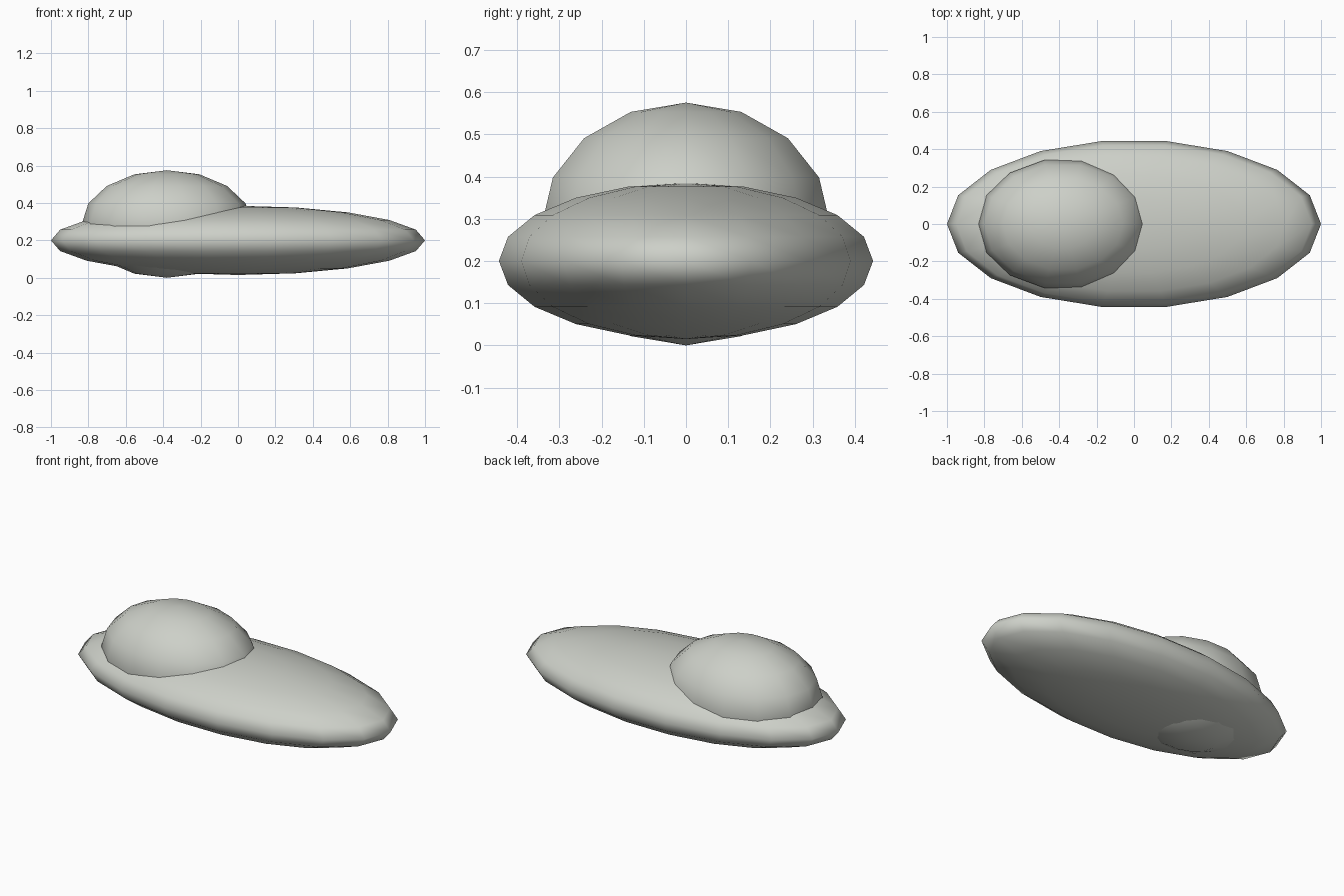
import bpy
import bmesh
from math import sin, cos, pi, tau
from mathutils import Vector

cube = bpy.data.objects.get("Cube")
if cube:
    bpy.data.objects.remove(cube, do_unlink=True)

# One pale grey for the whole craft
grey = bpy.data.materials.new("pale_grey")
grey.use_nodes = True
colour = (0.61, 0.63, 0.58, 1.0)
grey.diffuse_color = colour
grey.node_tree.nodes["Principled BSDF"].inputs["Base Color"].default_value = colour


def ellipsoid(name, segments, rings, radii, centre):
    """Spin a half circle around z, then stretch it; a vertex column lies on +x."""
    bm = bmesh.new()
    arc = [bm.verts.new((sin(pi * i / rings), 0, cos(pi * i / rings)))
           for i in range(rings + 1)]
    edges = [bm.edges.new(pair) for pair in zip(arc, arc[1:])]
    bmesh.ops.spin(bm, geom=arc + edges, cent=(0, 0, 0), axis=(0, 0, 1),
                   angle=tau, steps=segments)
    bmesh.ops.remove_doubles(bm, verts=bm.verts[:], dist=0.001)
    bmesh.ops.scale(bm, vec=Vector(radii), verts=bm.verts[:])
    bmesh.ops.recalc_face_normals(bm, faces=bm.faces[:])
    for face in bm.faces:
        face.smooth = True
    mesh = bpy.data.meshes.new(name)
    bm.to_mesh(mesh)
    bm.free()
    mesh.materials.append(grey)
    obj = bpy.data.objects.new(name, mesh)
    obj.location = centre
    bpy.context.collection.objects.link(obj)
    return obj


# Long flat hull, and the dome whose underside just pokes through below
ellipsoid("hull", 18, 10, (1.0, 0.45, 0.185), (0, 0, 0.2))
ellipsoid("dome", 14, 8, (0.455, 0.35, 0.2875), (-0.38, 0, 0.2875))
